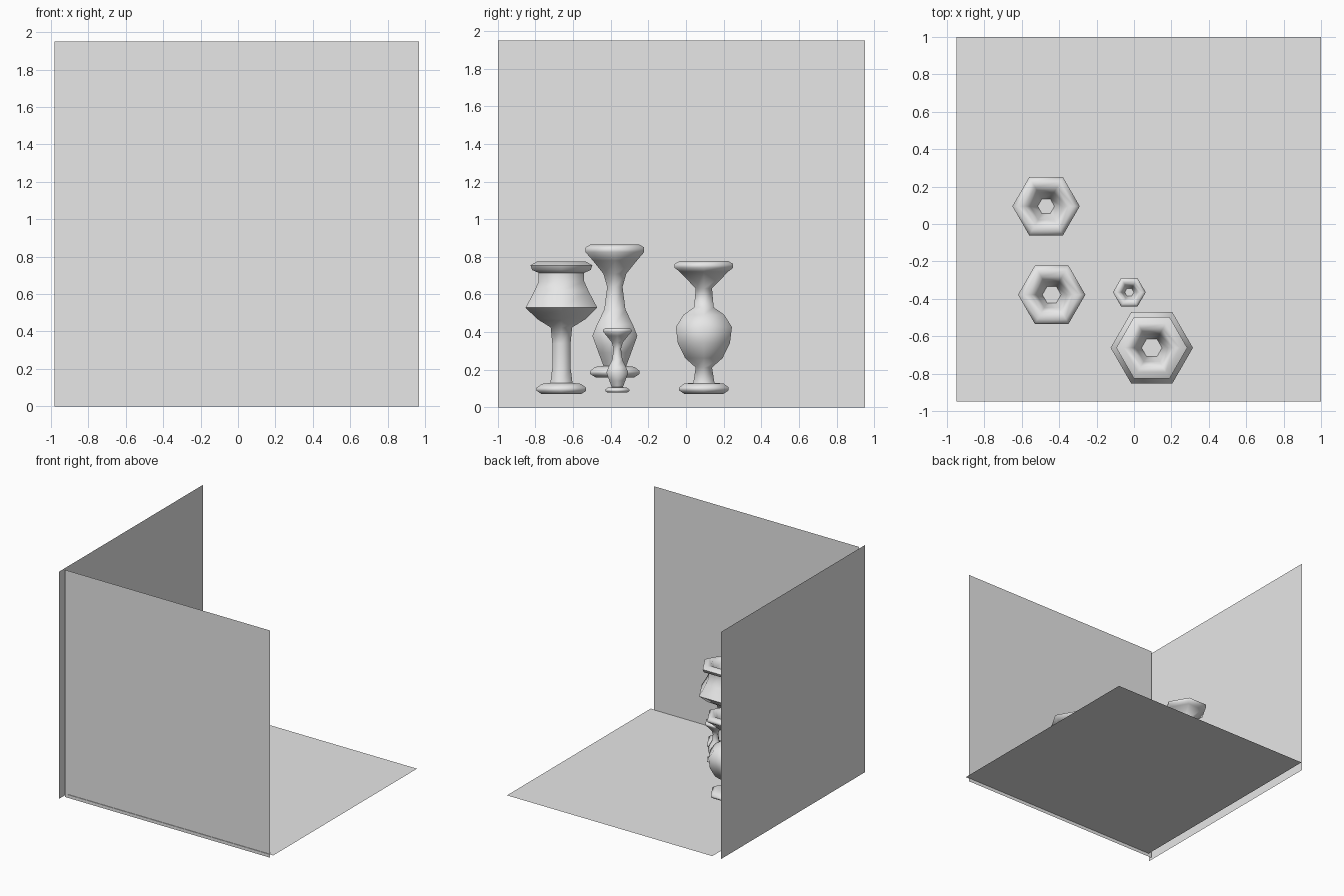
import bpy
import bmesh
from math import radians, cos, sin

cube = bpy.data.objects.get("Cube")
if cube:
    bpy.data.objects.remove(cube, do_unlink=True)

SIDES = 6

grey = bpy.data.materials.new("light_grey")
grey.use_nodes = True
grey.diffuse_color = (0.8, 0.8, 0.8, 1)
grey.node_tree.nodes["Principled BSDF"].inputs["Base Color"].default_value = (0.8, 0.8, 0.8, 1)


def add_object(name, bm):
    bmesh.ops.recalc_face_normals(bm, faces=bm.faces[:])
    mesh = bpy.data.meshes.new(name)
    bm.to_mesh(mesh)
    bm.free()
    mesh.materials.append(grey)
    obj = bpy.data.objects.new(name, mesh)
    bpy.context.collection.objects.link(obj)
    return obj


def panel(name, centre, rotation):
    """Thin square sheet."""
    bpy.ops.mesh.primitive_plane_add(size=1.95, location=centre, rotation=rotation)
    obj = bpy.context.object
    obj.name = name
    obj.data.materials.append(grey)


def vase(name, profile, location, scale=1.0):
    """Six-sided lathe of (radius, height) pairs, from the foot up and into the mouth."""
    bm = bmesh.new()
    rings = []
    for r, z in profile:
        angles = [radians(360 * i / SIDES) for i in range(SIDES)]
        rings.append([bm.verts.new((r * cos(a), r * sin(a), z)) for a in angles])
    for low, high in zip(rings, rings[1:]):
        for i in range(SIDES):
            j = (i + 1) % SIDES
            bm.faces.new((low[i], low[j], high[j], high[i]))
    bm.faces.new(rings[0])
    bm.faces.new(rings[-1])
    obj = add_object(name, bm)
    obj.location = location
    obj.scale = (scale,) * 3
    bpy.ops.object.select_all(action='DESELECT')
    obj.select_set(True)
    bpy.context.view_layer.objects.active = obj
    bpy.ops.object.shade_smooth_by_angle(angle=radians(65))


# Floor and two walls
panel("floor", (0.025, 0.025, 0.03), (0, 0, 0))
panel("front_wall", (-0.007, -0.945, 0.975), (radians(90), 0, 0))
panel("side_wall", (-1, -0.025, 0.975), (0, radians(90), 0))

# Shared foot
foot = [(0.12, 0), (0.152, 0.018), (0.152, 0.034), (0.12, 0.055)]

# Urn with a round body and a flared mouth
urn = foot + [
    (0.065, 0.058), (0.05, 0.14), (0.115, 0.19), (0.16, 0.27), (0.172, 0.355),
    (0.125, 0.42), (0.06, 0.46), (0.05, 0.56), (0.15, 0.65), (0.18, 0.67),
    (0.18, 0.69), (0.15, 0.705), (0.116, 0.7), (0.085, 0.65), (0.045, 0.56)]

# Tall bottle with a long neck
bottle = foot + [
    (0.07, 0.06), (0.1, 0.13), (0.138, 0.22), (0.11, 0.28), (0.065, 0.36),
    (0.047, 0.48), (0.07, 0.55), (0.135, 0.62), (0.18, 0.665), (0.18, 0.69),
    (0.15, 0.705), (0.11, 0.7), (0.08, 0.64), (0.05, 0.54)]

# Goblet with a wide bowl on a stem
goblet = foot + [
    (0.068, 0.06), (0.056, 0.14), (0.056, 0.27), (0.066, 0.355), (0.15, 0.4),
    (0.22, 0.46), (0.165, 0.55), (0.14, 0.6), (0.14, 0.645), (0.18, 0.66),
    (0.19, 0.685), (0.15, 0.705), (0.116, 0.7), (0.085, 0.63), (0.055, 0.53)]

vase("urn", urn, (-0.47, 0.095, 0.072))
vase("tall_bottle", bottle, (-0.44, -0.378, 0.16))
vase("small_bottle", bottle, (-0.025, -0.365, 0.078), 0.487)
vase("goblet", goblet, (0.095, -0.662, 0.07))
